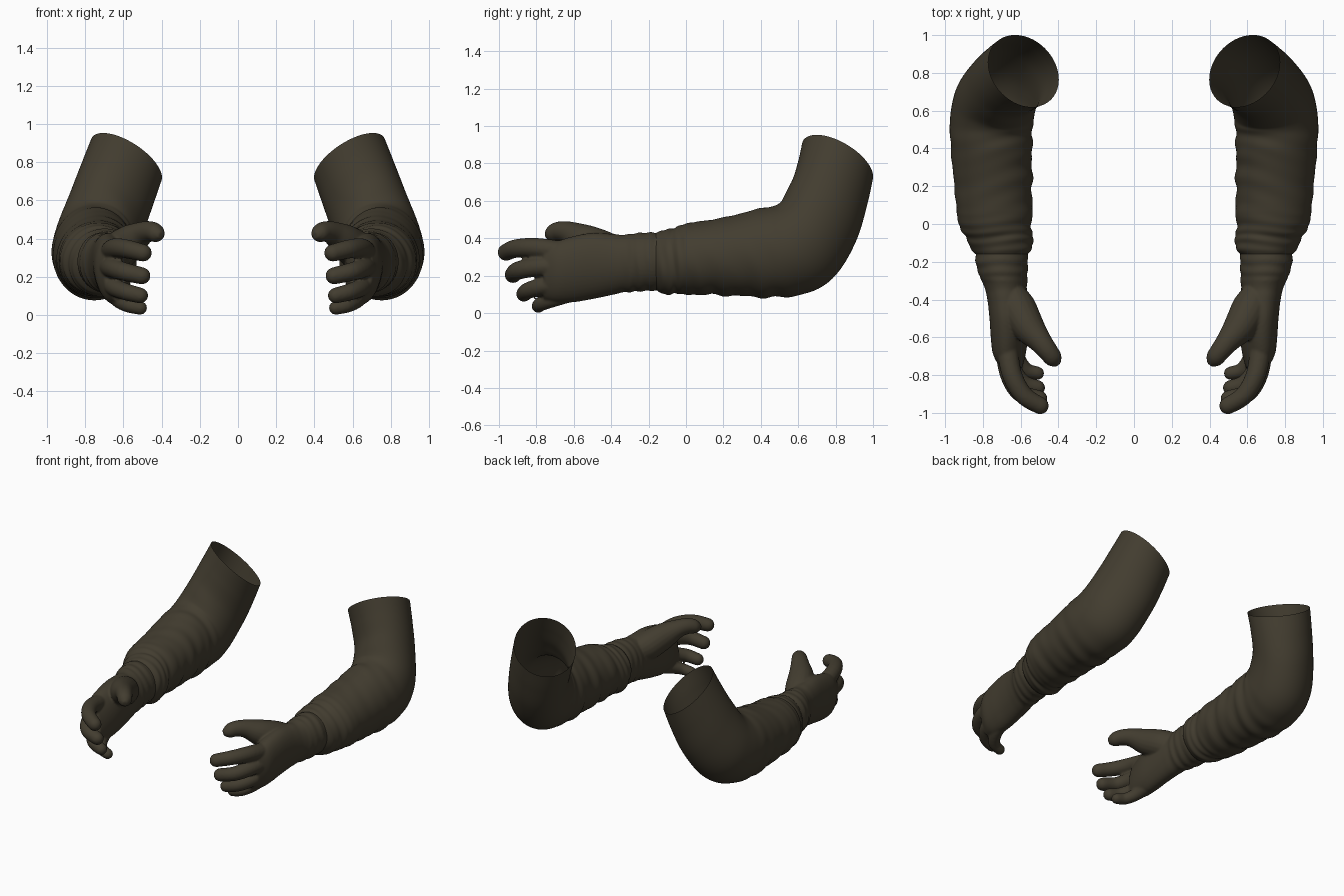
import bpy, bmesh
from math import sin, cos, pi, exp
from mathutils import Vector

cube = bpy.data.objects.get("Cube")
if cube:
    bpy.data.objects.remove(cube)

olive = bpy.data.materials.new("dark_olive_cloth")
olive.use_nodes = True
olive.diffuse_color = (0.055, 0.046, 0.029, 1)
bsdf = olive.node_tree.nodes["Principled BSDF"]
bsdf.inputs["Base Color"].default_value = olive.diffuse_color
bsdf.inputs["Roughness"].default_value = 0.9

FORWARD = Vector((0, 1, 0))
OPENING = Vector((-0.48, 0.44, 0.76))   # direction the shoulder opening faces
UP = Vector((0, 0, 1))


def spline(keys, steps):
    """Catmull-Rom through rows of numbers."""
    rows = [keys[0]] + list(keys) + [keys[-1]]
    out = []
    for a, b, c, d in zip(rows, rows[1:], rows[2:], rows[3:]):
        for i in range(steps):
            t = i / steps
            out.append([q + t / 2 * (r - p + t * (2*p - 5*q + 4*r - s + t * (3*(q - r) + s - p)))
                        for p, q, r, s in zip(a, b, c, d)])
    return out + [list(keys[-1])]


def loft(bm, keys, steps, segs, normal=None, fold=None, caps=True, roll=0.0):
    """Skin elliptical rings (x, y, z, half width, half height, ...)."""
    rows = spline(keys, steps)
    rings = []
    for i, row in enumerate(rows):
        c = Vector(row[:3])
        if normal:
            n = normal(row).normalized()
        else:
            n = Vector(rows[min(i + 1, len(rows) - 1)][:3]) - Vector(rows[max(i - 1, 0)][:3])
            n.normalize()
        u = n.cross(UP).normalized()
        v = u.cross(n)
        u, v = u * cos(roll) - v * sin(roll), v * cos(roll) + u * sin(roll)
        ring = []
        for k in range(segs):
            a = 2 * pi * k / segs
            g = 1 + (fold(c.y, a) if fold else 0)
            ring.append(bm.verts.new(c + (u * cos(a) * row[3] + v * sin(a) * row[4]) * g))
        rings.append(ring)
    for r, s in zip(rings, rings[1:]):
        for k in range(segs):
            j = (k + 1) % segs
            bm.faces.new((r[k], r[j], s[j], s[k]))
    if caps:
        bm.faces.new(rings[0][::-1])
        bm.faces.new(rings[-1])


def digit(bm, points, radius):
    """Tapered, round-tipped finger through the given points."""
    pts = [Vector(p) for p in points]
    last = len(pts) - 1
    keys = [(*p, *[radius * (1.1 - 0.22 * i / last)] * 2) for i, p in enumerate(pts)]
    end, tip = (pts[-1] - pts[-2]).normalized(), keys[-1][3]
    rows = spline(keys, 5)
    for a in (0.35, 0.7, 1.05, 1.4):
        rows.append([*(pts[-1] + end * tip * sin(a)), tip * cos(a), tip * cos(a)])
    loft(bm, rows, 1, 16)


def finish(bm, name):
    bmesh.ops.recalc_face_normals(bm, faces=bm.faces)
    mesh = bpy.data.meshes.new(name)
    bm.to_mesh(mesh)
    bm.free()
    mesh.materials.append(olive)
    mesh.polygons.foreach_set("use_smooth", [True] * len(mesh.polygons))
    ob = bpy.data.objects.new(name, mesh)
    bpy.context.collection.objects.link(ob)
    return ob


def mirror(ob):
    ob.modifiers.new("Mirror", "MIRROR").use_mirror_merge = False


# Sleeve: cuff, forearm, bent elbow, open shoulder end; last number is the bend
sleeve_rings = [
    (.70, -.16, .275, .138, .153, 0),
    (.70, -.14, .275, .156, .162, 0),
    (.705, -.115, .275, .168, .168, 0),
    (.715, -.07, .277, .176, .178, 0),
    (.735, .01, .29, .195, .19, 0),
    (.745, .2, .303, .206, .208, 0),
    (.755, .4, .322, .215, .237, .05),
    (.755, .53, .335, .22, .248, .2),
    (.735, .645, .395, .218, .258, .5),
    (.685, .735, .54, .203, .243, .8),
    (.63, .783, .69, .204, .228, .95),
    (.585, .81, .812, .21, .217, 1),
]


def sleeve_fold(y, a):
    inner = 0.5 - 0.5 * cos(a - 0.9)          # deeper on the inside of the bend
    fade = max(0, min(1, (0.66 - y) * 4))
    slant = y + 0.05 * sin(a + 1) + 0.025 * sin(2 * a)
    broad = sin(slant * 37 + 0.8 * sin(3 * a)) + 0.8 * sin(slant * 61 - 1.5 * sin(a) + 2)
    fine = sin(y * 120 + 1.6 * sin(a * 2)) * 0.02 * exp(-abs(y + 0.06) * 14)
    return fade * (broad * (0.004 + 0.02 * inner) + fine)


bm = bmesh.new()
loft(bm, sleeve_rings, 10, 72, caps=False, fold=sleeve_fold,
     normal=lambda row: FORWARD.lerp(OPENING, row[5]))
mirror(finish(bm, "sleeves"))

# Glove: wrist and palm slab, wide in height and thin across
bm = bmesh.new()
palm_rings = [
    (.70, -.06, .275, .132, .145),
    (.70, -.2, .275, .138, .157),
    (.69, -.28, .27, .124, .155),
    (.68, -.33, .265, .112, .154),
    (.67, -.4, .26, .105, .165),
    (.663, -.5, .252, .1, .178),
    (.66, -.6, .235, .096, .178),
    (.66, -.69, .22, .084, .165),
    (.65, -.76, .213, .056, .14),
]


def wrist_fold(y, a):
    near = exp(-((y + 0.23) * 10) ** 2)
    edge = exp(-((y + 0.295) * 70) ** 2)      # hem of the wrist band
    return near * 0.025 * sin(y * 95 + 1.2 * sin(a + 0.5) + 0.6 * sin(3 * a)) + 0.03 * edge


loft(bm, palm_rings, 8, 40, fold=wrist_fold, normal=lambda row: FORWARD, roll=0.14)

# Four curled fingers, index to little
digit(bm, [(.675, -.62, .32), (.648, -.79, .348), (.585, -.905, .346), (.497, -.962, .325)], .052)
digit(bm, [(.685, -.62, .25), (.66, -.79, .247), (.60, -.895, .228), (.503, -.925, .205)], .051)
digit(bm, [(.675, -.6, .175), (.65, -.75, .147), (.59, -.84, .122), (.512, -.867, .102)], .047)
digit(bm, [(.65, -.56, .12), (.625, -.69, .08), (.575, -.77, .052), (.512, -.79, .037)], .041)

# Thumb with a thick base
loft(bm, [(.66, -.33, .30, .06, .08), (.625, -.43, .335, .098, .1), (.563, -.54, .385, .088, .09),
          (.498, -.62, .428, .063, .062), (.453, -.677, .437, .053, .053),
          (.423, -.717, .425, .046, .045), (.402, -.745, .417, .02, .02)], 6, 20)

gloves = finish(bm, "gloves")
remesh = gloves.modifiers.new("Fuse", "REMESH")
remesh.mode = "VOXEL"
remesh.voxel_size = 0.008
remesh.use_smooth_shade = True
smooth = gloves.modifiers.new("Soften", "SMOOTH")
smooth.factor = 0.5
smooth.iterations = 3
mirror(gloves)
